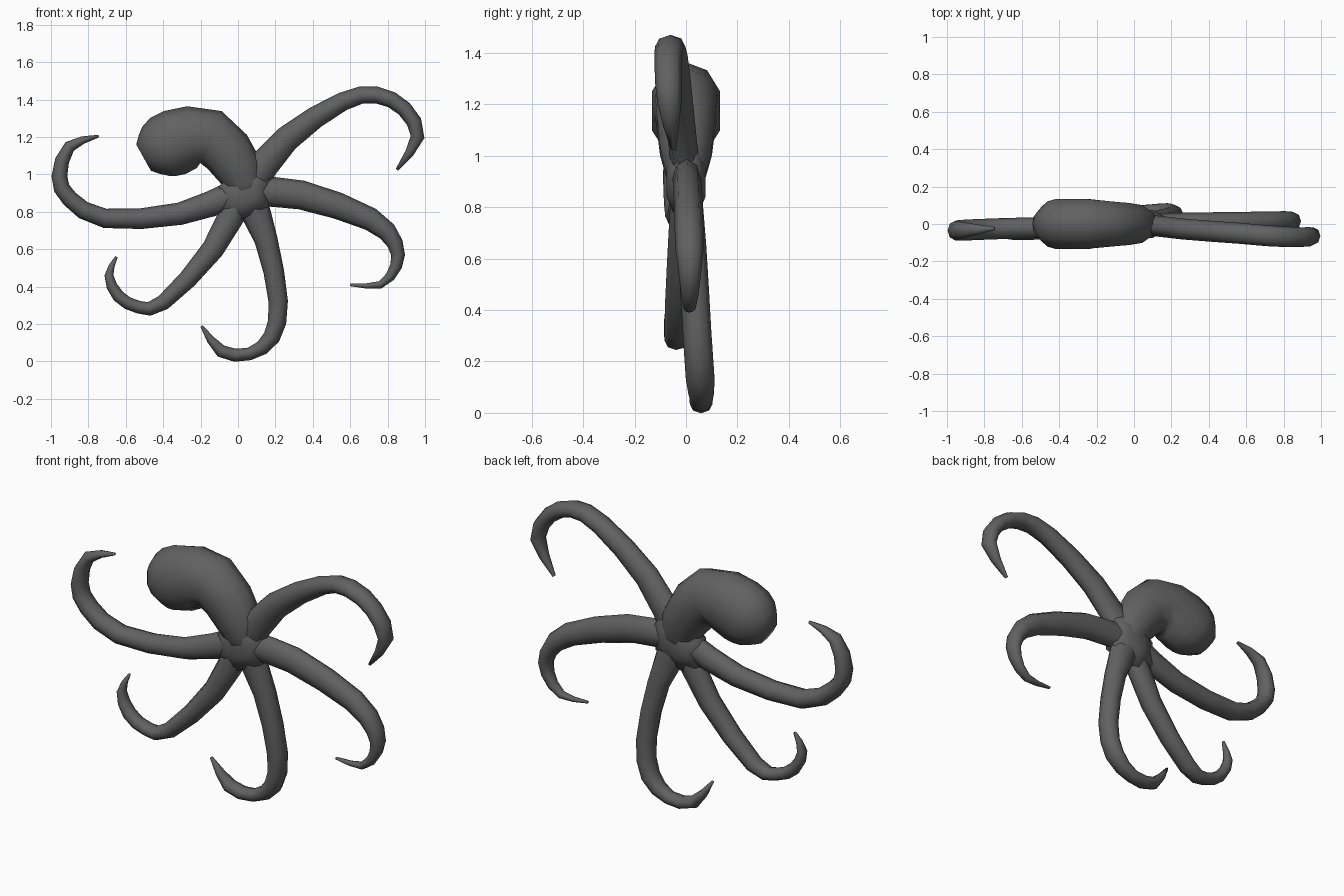
import bpy, bmesh, math
from mathutils import Vector

cube = bpy.data.objects.get("Cube")
if cube:
    bpy.data.objects.remove(cube, do_unlink=True)

skin = bpy.data.materials.new("charcoal skin")
skin.use_nodes = True
GREY = (0.12, 0.12, 0.12, 1)
skin.diffuse_color = GREY
skin.node_tree.nodes["Principled BSDF"].inputs["Base Color"].default_value = GREY


def finish(name, bm, rings):
    """Skin the rings, cap both ends and make a smooth-shaded object."""
    for low, high in zip(rings, rings[1:]):
        for k in range(len(low)):
            n = (k + 1) % len(low)
            bm.faces.new((low[k], low[n], high[n], high[k]))
    bm.faces.new(rings[0])
    bm.faces.new(rings[-1])
    bmesh.ops.recalc_face_normals(bm, faces=bm.faces)
    mesh = bpy.data.meshes.new(name)
    bm.to_mesh(mesh)
    bm.free()
    mesh.materials.append(skin)
    obj = bpy.data.objects.new(name, mesh)
    bpy.context.collection.objects.link(obj)
    bpy.ops.object.select_all(action="DESELECT")
    obj.select_set(True)
    bpy.context.view_layer.objects.active = obj
    bpy.ops.object.shade_smooth_by_angle(angle=math.radians(80))


def add_midpoints(points):
    """Insert one smooth in-between point into every gap of the path."""
    first, last = 2 * points[0] - points[1], 2 * points[-1] - points[-2]
    padded = [first, *points, last]
    result = [points[0]]
    for before, start, end, after in zip(padded, padded[1:], padded[2:], padded[3:]):
        result += [(9 * (start + end) - before - after) / 16, end]
    return result


def tube(name, path, sides, depth, drift=0):
    """Loft rings along (x, z, radius) points; the path bows forward or back in y."""
    bm = bmesh.new()
    path = add_midpoints([Vector(p) for p in path])
    last = len(path) - 1
    rings = []
    for i, (x, z, radius) in enumerate(path):
        along = path[min(i + 1, last)] - path[max(i - 1, 0)]
        across = Vector((along.y, 0, -along.x)).normalized()
        centre = Vector((x, drift * math.sin(.75 * math.pi * i / last), z))
        ring = []
        for k in range(sides):
            turn = math.tau * k / sides
            side = across * radius * math.cos(turn)
            front = Vector((0, depth(radius) * math.sin(turn), 0))
            ring.append(bm.verts.new(centre + side + front))
        rings.append(ring)
    finish(name, bm, rings)


def arm(name, drift, path):
    """Eight-sided arm, flattened near the hub and deeper than wide toward its tip."""
    tube(name, path, 8, lambda radius: min(radius * 1.25, .056), drift)


# Five curling arms, each from the hub to its tip
arm("upper_left_arm", -.07, [
    (.04, .92, .09), (.26, 1.19, .07), (.56, 1.39, .05), (.74, 1.425, .045),
    (.89, 1.35, .042), (.96, 1.2, .037), (.85, 1.025, .008)])
arm("middle_left_arm", .015, [
    (.04, .91, .08), (.34, .89, .078), (.71, .76, .062), (.84, .63, .043),
    (.845, .51, .032), (.76, .41, .02), (.6, .41, .007)])
arm("lower_arm", .06, [
    (.04, .92, .1), (.15, .65, .062), (.215, .32, .052), (.18, .13, .046),
    (.06, .04, .034), (-.09, .055, .034), (-.195, .19, .007)])
arm("lower_right_arm", -.045, [
    (.03, .92, .08), (-.135, .6, .06), (-.4, .315, .042), (-.53, .29, .034),
    (-.64, .35, .033), (-.69, .46, .024), (-.65, .56, .007)])
arm("middle_right_arm", -.035, [
    (.02, .91, .08), (-.31, .79, .06), (-.71, .765, .052), (-.9, .87, .045),
    (-.955, .99, .042), (-.9, 1.15, .032), (-.745, 1.205, .007)])

# Bulbous head bending over from the hub
tube("head", [
    (.05, .87, .075), (.01, 1.02, .125), (-.145, 1.2, .15),
    (-.34, 1.17, .178), (-.44, 1.125, .15), (-.505, 1.09, .08)],
    10, lambda radius: min(radius * .85, .14))

# Webbed hub: its corners lie in the gaps between the arms and the head
corners = [(.17, .97), (.09, 1.09), (-.1, .94), (-.1, .8), (0, .75), (.165, .83)]
middle = Vector((.04, .91))
hub = bmesh.new()
layers = []
for y, size in ((-.075, .45), (-.035, 1), (.035, 1), (.075, .45)):
    spots = [middle.lerp(Vector(c), size) for c in corners]
    layers.append([hub.verts.new((s.x, y, s.y)) for s in spots])
finish("hub", hub, layers)
